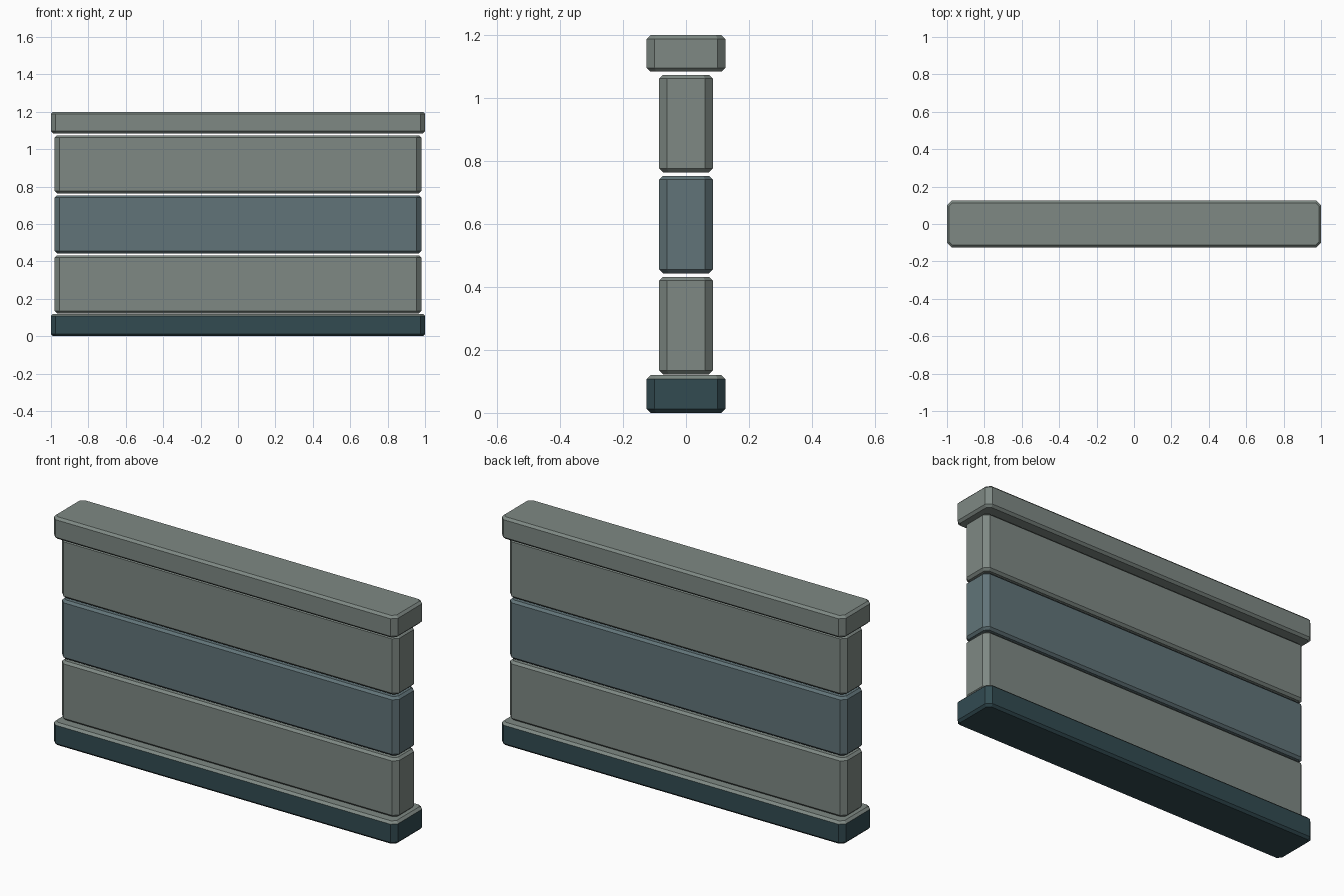
import bpy, bmesh
from mathutils import Matrix

if "Cube" in bpy.data.objects:
    bpy.data.objects.remove(bpy.data.objects["Cube"])


def material(name, rgb):
    m = bpy.data.materials.new(name)
    m.diffuse_color = (*rgb, 1)
    m.use_nodes = True
    m.node_tree.nodes["Principled BSDF"].inputs["Base Color"].default_value = m.diffuse_color
    return m


stone = material("grey_green", (0.21, 0.25, 0.23))
teal = material("slate_teal", (0.12, 0.175, 0.19))
dark = material("dark_teal", (0.032, 0.07, 0.083))


def bevel(bm, edges, width):
    bmesh.ops.bevel(bm, geom=edges, offset=width, offset_type='OFFSET',
                    segments=1, profile=0.5, affect='EDGES')


def slab(name, size, z0, side, top=None):
    """Box with wide corner chamfers and a thin rim bevel above and below."""
    bm = bmesh.new()
    bmesh.ops.create_cube(bm, size=1)
    bmesh.ops.transform(bm, verts=bm.verts,
                        matrix=Matrix.Diagonal((*size, 1)))
    bmesh.ops.translate(bm, verts=bm.verts, vec=(0, 0, z0 + size[2] / 2))
    bevel(bm, [e for e in bm.edges
               if abs(e.verts[0].co.z - e.verts[1].co.z) > 0.01], 0.025)
    bevel(bm, [e for e in bm.edges
               if abs(e.verts[0].co.z - e.verts[1].co.z) < 1e-5], 0.012)
    bm.normal_update()
    for f in bm.faces:
        f.material_index = 1 if top and f.normal.z > 0.3 else 0
    mesh = bpy.data.meshes.new(name)
    bm.to_mesh(mesh)
    bm.free()
    mesh.materials.append(side)
    if top:
        mesh.materials.append(top)
    obj = bpy.data.objects.new(name, mesh)
    bpy.context.collection.objects.link(obj)


# Plinth with a lighter upper face
slab("base", (2.0, 0.25, 0.12), 0, dark, stone)

# Three stacked wall panels with open joints
for i, mat in enumerate((stone, teal, stone)):
    slab(f"panel_{i + 1}", (1.96, 0.17, 0.31), 0.122 + i * 0.321, mat)

# Coping
slab("cap", (2.0, 0.25, 0.116), 1.084, stone)
